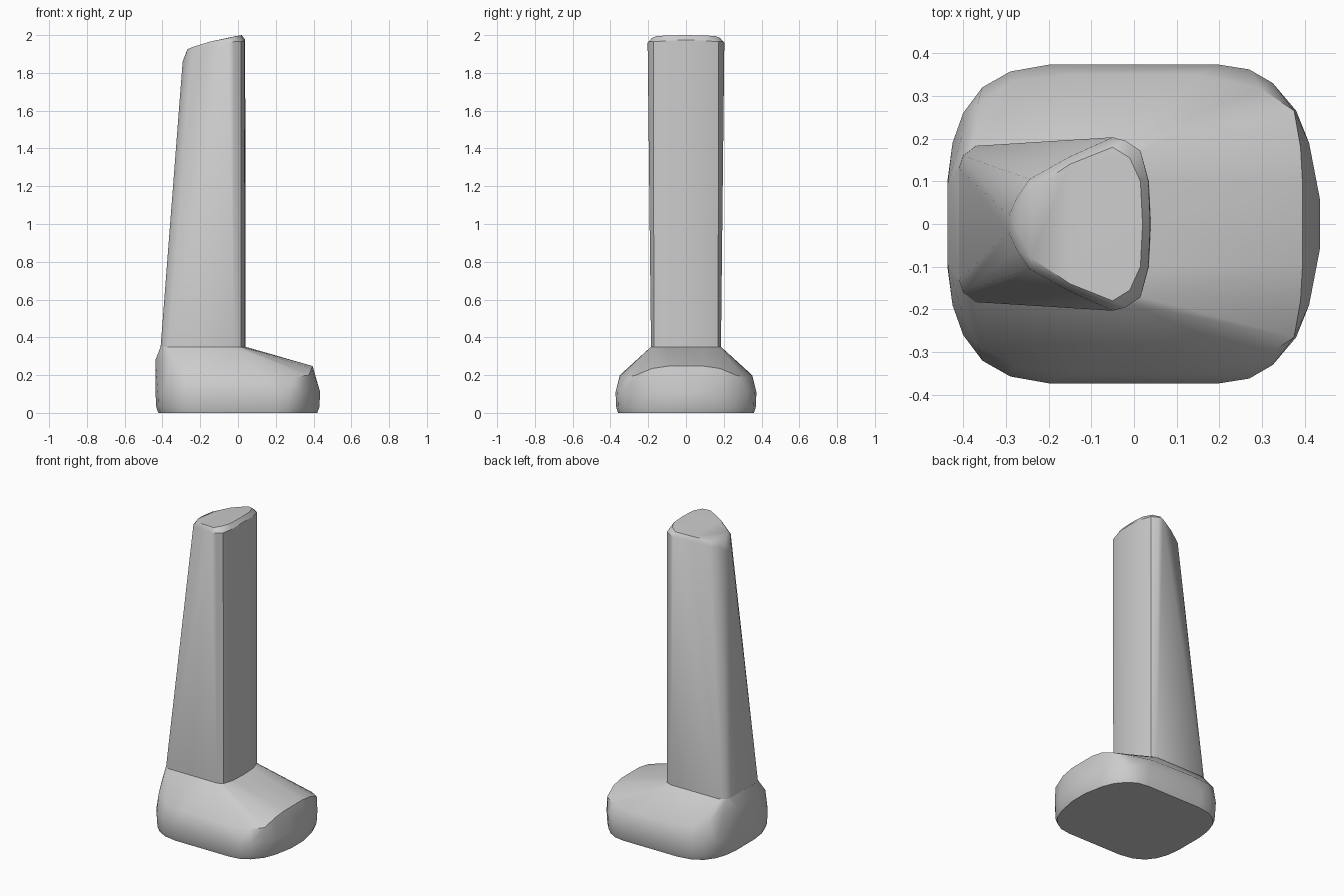
import bpy
import bmesh
import math

cube = bpy.data.objects.get("Cube")
if cube:
    bpy.data.objects.remove(cube, do_unlink=True)

grey = bpy.data.materials.new("plain grey")
grey.use_nodes = True
colour = (0.6, 0.6, 0.6, 1)
grey.diffuse_color = colour
grey.node_tree.nodes["Principled BSDF"].inputs["Base Color"].default_value = colour


def ring(outline, z, scale=1.0):
    """Place a half outline at one height."""
    return [(x * scale, y * scale, z) for x, y in outline]


def hull(name, half_points):
    """Mirror points across y and wrap them in a faceted skin."""
    bm = bmesh.new()
    for x, y, z in half_points:
        bm.verts.new((x, y, z))
        if y > 0:
            bm.verts.new((x, -y, z))
    result = bmesh.ops.convex_hull(bm, input=bm.verts)
    loose = set(result["geom_interior"]) | set(result["geom_unused"])
    bmesh.ops.delete(bm, geom=[g for g in loose if isinstance(g, bmesh.types.BMVert)],
                     context="VERTS")
    bmesh.ops.dissolve_limit(bm, angle_limit=0.01, verts=bm.verts, edges=bm.edges)
    bmesh.ops.recalc_face_normals(bm, faces=bm.faces)
    mesh = bpy.data.meshes.new(name)
    bm.to_mesh(mesh)
    bm.free()
    mesh.materials.append(grey)
    obj = bpy.data.objects.new(name, mesh)
    bpy.context.collection.objects.link(obj)
    bpy.ops.object.select_all(action="DESELECT")
    obj.select_set(True)
    bpy.context.view_layer.objects.active = obj
    bpy.ops.object.shade_smooth_by_angle(angle=math.radians(32))
    return obj


# Foot of the column, shared by both parts
foot = [(-0.41, 0.13), (-0.4, 0.16), (-0.37, 0.183), (-0.02, 0.185),
        (0.015, 0.17), (0.035, 0.1), (0.04, 0)]

# Base block: rounded sides, sloping shoulder
belly = [(-0.437, 0.1), (-0.425, 0.19), (-0.4, 0.26), (-0.355, 0.32), (-0.29, 0.357),
         (-0.2, 0.373), (0.2, 0.373), (0.27, 0.362), (0.325, 0.33), (0.38, 0.265),
         (0.41, 0.19), (0.435, 0.06)]
shoulder = [(-0.437, 0.09, 0.28), (-0.405, 0.2, 0.26), (-0.365, 0.285, 0.23),
            (-0.28, 0.335, 0.205), (-0.15, 0.35, 0.2), (0.15, 0.35, 0.195),
            (0.3, 0.315, 0.19), (0.375, 0.265, 0.2), (0.39, 0.18, 0.235),
            (0.395, 0.09, 0.248)]
hull("base_block", ring(belly, 0, 0.965) + ring(belly, 0.03, 0.99)
     + ring(belly, 0.11) + shoulder + ring(foot, 0.35))

# Column: boxy foot tapering to a rounded wedge with a slanted tip
crown = [(-0.293, 0.02, 1.86), (-0.275, 0.06, 1.9), (-0.245, 0.105, 1.915),
         (-0.15, 0.158, 1.94), (-0.05, 0.203, 1.96), (-0.02, 0.195, 1.965),
         (0.015, 0.172, 1.965), (0.034, 0.1, 1.97), (0.038, 0, 1.975)]
tip = [(-0.268, 0.02, 1.925), (-0.24, 0.08, 1.937), (-0.15, 0.14, 1.965),
       (-0.05, 0.18, 1.985), (-0.01, 0.155, 1.995), (0.015, 0.1, 1.998), (0.02, 0, 2.0)]
hull("column", ring(foot, 0.345) + crown + tip)
